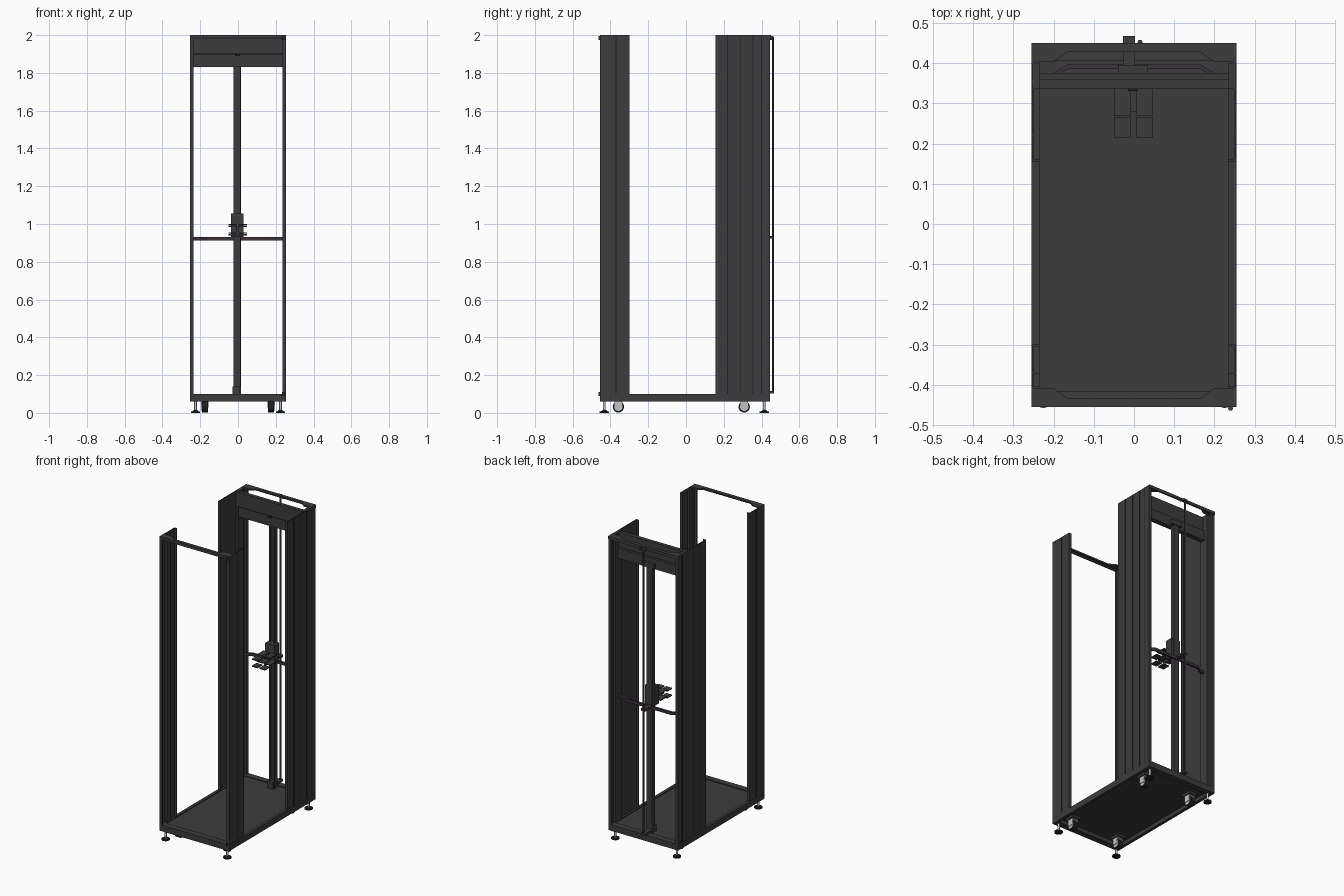
import bpy, bmesh, math

cube = bpy.data.objects.get("Cube")
if cube:
    bpy.data.objects.remove(cube, do_unlink=True)


def material(name, rgb):
    m = bpy.data.materials.new(name)
    m.use_nodes = True
    col = (*rgb, 1)
    m.diffuse_color = col
    m.node_tree.nodes["Principled BSDF"].inputs["Base Color"].default_value = col
    return m


STEEL = material("dark grey steel", (0.045, 0.045, 0.045))
BLACK = material("black rubber", (0.015, 0.015, 0.015))
ZINC = material("bright zinc", (0.55, 0.55, 0.55))
PLUM = material("plum grey bar", (0.045, 0.035, 0.045))


def finish(name, bm, mat):
    bmesh.ops.recalc_face_normals(bm, faces=bm.faces)
    me = bpy.data.meshes.new(name)
    bm.to_mesh(me)
    bm.free()
    me.materials.append(mat)
    ob = bpy.data.objects.new(name, me)
    bpy.context.collection.objects.link(ob)
    return ob


def box(name, x, y, z, mat=STEEL):
    """Box from (min, max) pairs."""
    bm = bmesh.new()
    bmesh.ops.create_cube(bm, size=1)
    for v in bm.verts:
        v.co = [r[0] if c < 0 else r[1] for c, r in zip(v.co, (x, y, z))]
    return finish(name, bm, mat)


def prism(name, outline, z, mat=STEEL):
    """Extrude an XY outline between two heights."""
    bm = bmesh.new()
    face = bm.faces.new([bm.verts.new((px, py, z[0])) for px, py in outline])
    new = bmesh.ops.extrude_face_region(bm, geom=[face])["geom"]
    verts = [g for g in new if isinstance(g, bmesh.types.BMVert)]
    bmesh.ops.translate(bm, verts=verts, vec=(0, 0, z[1] - z[0]))
    return finish(name, bm, mat)


def cylinder(name, centre, r1, depth, mat, axis="Z", r2=None, sides=24):
    bpy.ops.mesh.primitive_cone_add(vertices=sides, radius1=r1, radius2=r1 if r2 is None else r2,
                                    depth=depth, location=centre,
                                    rotation=(0, math.pi / 2, 0) if axis == "X" else (0, 0, 0))
    ob = bpy.context.object
    ob.name = name
    ob.data.materials.append(mat)
    bpy.ops.object.shade_smooth_by_angle()
    return ob


def span(s, a, b):
    """X range on the side given by sign s."""
    return tuple(sorted((s * a, s * b)))


# Base tray: rim rails around a recessed floor
for s, side in ((1, "left"), (-1, "right")):
    box(f"{side}_base_rail", span(s, 0.235, 0.255), (-0.455, 0.445), (0.06, 0.1))
for y, end in ((-0.455, "front"), (0.405, "back")):
    box(f"{end}_base_rail", (-0.235, 0.235), (y, y + 0.04), (0.06, 0.1))
box("base_floor", (-0.235, 0.235), (-0.415, 0.405), (0.085, 0.094))

# Uprights: thin outer skins with folded lips and stiffening channels
for s, side in ((1, "left"), (-1, "right")):
    skin = span(s, 0.249, 0.254)
    post = span(s, 0.235, 0.255)
    inner = span(s, 0.235, 0.25)
    box(f"{side}_front_skin", skin, (-0.45, -0.3), (0.1, 2))
    box(f"{side}_front_lip", post, (-0.455, -0.445), (0.1, 2))
    box(f"{side}_front_channel", inner, (-0.405, -0.37), (0.1, 1.985))
    box(f"{side}_front_inner_lip", inner, (-0.306, -0.3), (0.1, 2))
    box(f"{side}_back_skin", skin, (0.155, 0.44), (0.1, 2))
    box(f"{side}_back_panel_lip", inner, (0.155, 0.161), (0.1, 2))
    box(f"{side}_back_channel", inner, (0.335, 0.4), (0.1, 2))
    box(f"{side}_back_post", post, (0.425, 0.445), (0.1, 2))
    for i, y in enumerate((-0.37, 0.22, 0.29, 0.355, 0.4)):
        box(f"{side}_skin_seam_{i}", span(s, 0.2535, 0.255), (y - 0.002, y + 0.002),
            (0.1, 2), BLACK)

# Top tie plates: narrow bars widening into corner gussets
for s, end, y in ((-1, "front", 0.455), (1, "back", 0.45)):
    half = [(0.255, y), (0.255, y - 0.047), (0.2, y - 0.047), (0.165, y - 0.022)]
    outline = half + [(-px, py) for px, py in reversed(half)]
    prism(f"{end}_top_tie", [(px, s * py) for px, py in outline], (1.99, 2))
    box(f"{end}_top_tie_lip", (-0.255, 0.255), tuple(sorted((s * y, s * (y - 0.008)))), (1.98, 2))

# Header panel between the back uprights
box("header_upper", (-0.237, 0.237), (0.335, 0.36), (1.9, 1.995))
box("header_lower", (-0.237, 0.237), (0.342, 0.375), (1.83, 1.895))
box("header_seam", (-0.237, 0.237), (0.345, 0.357), (1.894, 1.901), BLACK)
box("header_latch", (-0.015, 0.01), (0.33, 0.336), (1.89, 1.905), BLACK)

# Centre post and its wide top clip
box("centre_post_web", (-0.025, 0.015), (0.385, 0.39), (0.1, 1.86))
for i, x in enumerate((-0.025, 0.011)):
    box(f"centre_post_flange_{i}", (x, x + 0.004), (0.36, 0.39), (0.1, 1.86))
box("centre_post_clip", (-0.04, 0.035), (0.375, 0.395), (1.84, 1.87))
box("centre_post_foot", (-0.028, 0.01), (0.35, 0.39), (0.094, 0.14))

# Locking rod behind the back opening
cylinder("locking_rod", (-0.012, 0.461, 1.05), 0.006, 1.88, STEEL, sides=12)
for z in (0.11, 0.93, 1.985):
    box("rod_bracket", (-0.027, 0.003), (0.39 if z < 1.5 else 0.445, 0.467), (z - 0.007, z + 0.007))

# Bowed crossbar
path = [(0.249, 0.355), (0.205, 0.36), (0.165, 0.385)]
rear = path + [(-x, y) for x, y in reversed(path)]
prism("crossbar", rear + [(x, y + 0.012) for x, y in reversed(rear)], (0.913, 0.932), PLUM)

# Lock body with paired stacked trays
box("lock_body", (-0.036, 0.03), (0.335, 0.385), (0.93, 1.055))
box("lock_neck", (-0.008, 0.005), (0.28, 0.335), (0.935, 0.99))
for z in (0.94, 0.985):
    for x0, x1 in ((-0.05, -0.007), (0.005, 0.047)):
        box("lock_tray_front", (x0, x1), (0.215, 0.265), (z, z + 0.006))
        box("lock_tray_back", (x0, x1), (0.27, 0.335), (z + 0.01, z + 0.016))

# Hinge pins
cylinder("back_hinge_pin", (0.015, 0.452, 1.985), 0.006, 0.02, STEEL, sides=12)
for z in (0.1, 1.985):
    cylinder("front_hinge_pin", (0.24, -0.458, z), 0.006, 0.02, STEEL, sides=12)

# Levelling feet and castors at each corner
for sx in (-1, 1):
    for y in (-0.432, 0.415):
        x = sx * 0.225
        cylinder("foot_pad", (x, y, 0.004), 0.025, 0.008, BLACK)
        cylinder("foot_cone", (x, y, 0.012), 0.018, 0.008, BLACK, r2=0.008)
        cylinder("foot_stem", (x, y, 0.045), 0.007, 0.06, ZINC, sides=12)
    for y in (-0.358, 0.308):
        x = sx * 0.175
        cylinder("castor_tyre", (x, y, 0.032), 0.03, 0.03, BLACK, axis="X")
        cylinder("castor_hub", (x, y, 0.032), 0.022, 0.034, ZINC, axis="X")
        for side in (-1, 1):
            fork = span(side, 0.018, 0.022)
            box("castor_fork", (x + fork[0], x + fork[1]), (y - 0.02, y + 0.02), (0.028, 0.068), ZINC)
        box("castor_crown", (x - 0.022, x + 0.022), (y - 0.022, y + 0.022), (0.064, 0.07), ZINC)
        box("castor_plate", (x - 0.03, x + 0.03), (y - 0.035, y + 0.035), (0.07, 0.086))
